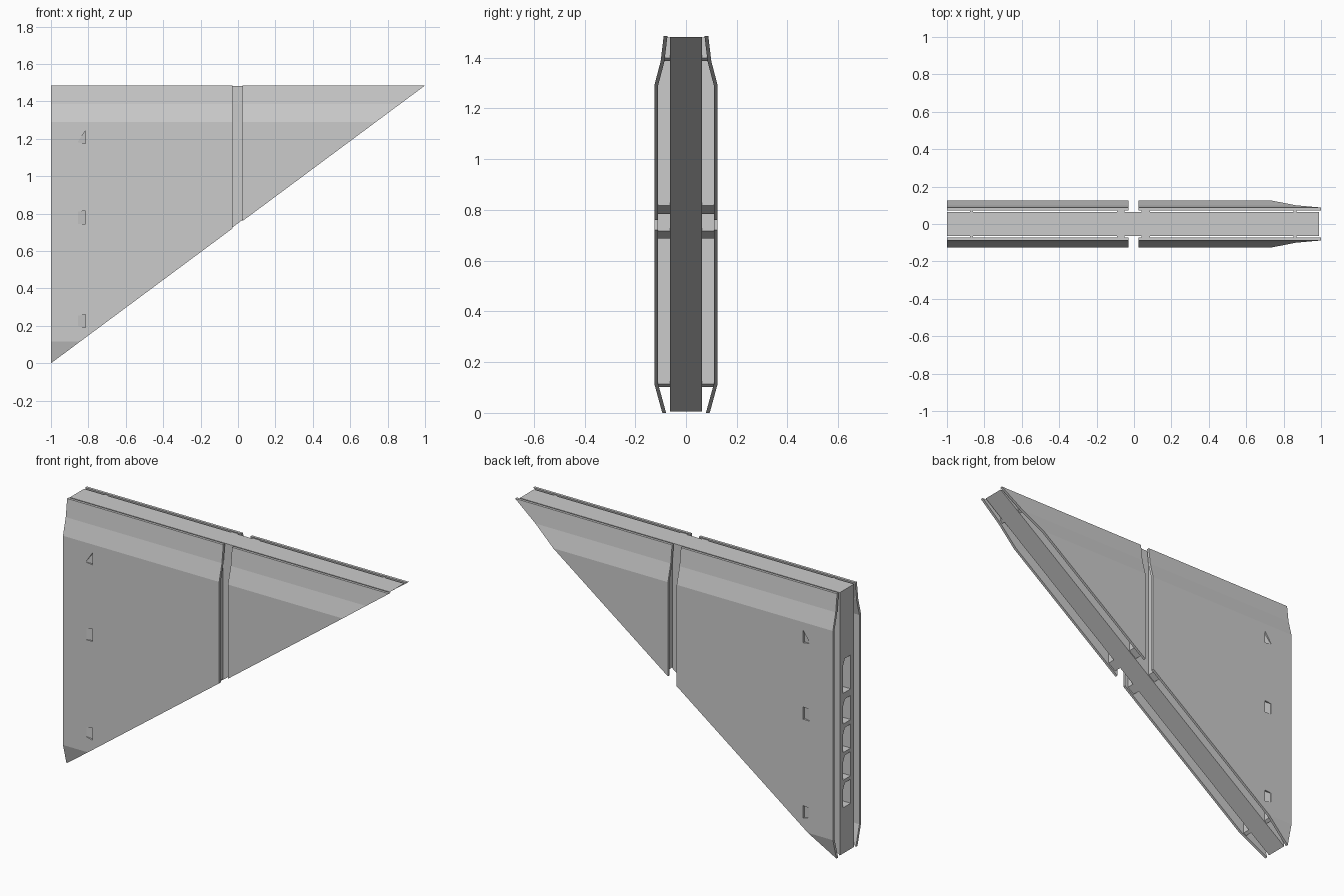
import bpy, bmesh
from mathutils import Vector

if "Cube" in bpy.data.objects:
    bpy.data.objects.remove(bpy.data.objects["Cube"])

TOP = 1.485
SLOPE = TOP / 2.0
# outer skin section: (y, z); runs below zero so the diagonal trim is clean
SKIN = [(0.066, -0.10), (0.125, 0.115), (0.125, 1.29), (0.100, 1.385), (0.088, TOP)]
THICK = 0.015


def finish(bm, name):
    bmesh.ops.recalc_face_normals(bm, faces=bm.faces[:])
    mesh = bpy.data.meshes.new(name)
    bm.to_mesh(mesh)
    bm.free()
    obj = bpy.data.objects.new(name, mesh)
    bpy.context.collection.objects.link(obj)
    return obj


def trimmed_slab(name, section, x0, x1, side=1, inset=0.0):
    """Extrude a y-z section along x, then trim it on the diagonal."""
    bm = bmesh.new()
    face = bm.faces.new([bm.verts.new((x0, side * y, z)) for y, z in section])
    ext = bmesh.ops.extrude_face_region(bm, geom=[face])
    moved = [g for g in ext["geom"] if isinstance(g, bmesh.types.BMVert)]
    bmesh.ops.translate(bm, verts=moved, vec=(x1 - x0, 0, 0))
    cut = bmesh.ops.bisect_plane(
        bm, geom=bm.verts[:] + bm.edges[:] + bm.faces[:],
        plane_co=(-1, 0, inset), plane_no=Vector((SLOPE, 0, -1)).normalized(),
        clear_outer=True)
    edges = [g for g in cut["geom_cut"] if isinstance(g, bmesh.types.BMEdge)]
    bmesh.ops.holes_fill(bm, edges=edges, sides=0)
    return finish(bm, name)


def hulls(name, groups):
    """One mesh made of several convex blocks."""
    bm = bmesh.new()
    for pts in groups:
        verts = [bm.verts.new(p) for p in pts]
        bmesh.ops.convex_hull(bm, input=verts)
    return finish(bm, name)


def carve(target, cutter):
    cutter.hide_render = True
    mod = target.modifiers.new("carve", "BOOLEAN")
    mod.object = cutter
    mod.operation = "DIFFERENCE"
    mod.solver = "EXACT"
    bpy.context.view_layer.objects.active = target
    bpy.ops.object.modifier_apply(modifier=mod.name)
    bpy.data.objects.remove(cutter)


# central core wedge
core = trimmed_slab("core", [(-0.063, -0.1), (0.063, -0.1), (0.063, TOP - 0.003),
                             (-0.063, TOP - 0.003)], -1, 1.1, inset=0.006)

# row of recessed windows in the tall end of the core
windows = []
for zc, h in [(1.0, 0.19), (0.80, 0.135), (0.64, 0.135), (0.485, 0.135), (0.33, 0.135)]:
    a, b = zc - h / 2, zc + h / 2
    outline = [(-0.033, a), (0.033, a), (0.033, b - 0.03), (0.018, b), (-0.033, b)]
    windows.append([(x, y, z) for x in (-1.1, -0.95) for y, z in outline])
carve(core, hulls("window_cutter", windows))

# pockets: z range at the shallow left edge and at the deep right edge
POCKETS = [(1.18, 1.186, 1.175, 1.245), (0.745, 0.81, 0.745, 0.815), (0.20, 0.255, 0.19, 0.26)]

inner = [(y - THICK, z) for y, z in SKIN]
rib_section = [(y - THICK + 0.004, min(z, TOP - 0.006)) for y, z in SKIN]
rib_section += [(0.055, TOP - 0.006), (0.055, -0.1)]

for side, label in ((-1, "front"), (1, "back")):
    # folded outer skins, split by the central gap
    shell = SKIN + inner[::-1]
    left = trimmed_slab(label + "_skin_left", shell, -1, -0.03, side)
    trimmed_slab(label + "_skin_right", shell, 0.025, 1.1, side)

    # wedge shaped pockets near the tall edge
    groups = []
    for l0, l1, r0, r1 in POCKETS:
        pts = [(-0.855, side * y, z) for y in (0.15, 0.122) for z in (l0, l1)]
        pts += [(-0.815, side * y, z) for y in (0.15, 0.1125) for z in (r0, r1)]
        groups.append(pts)
    carve(left, hulls("pocket_cutter", groups))

    # upright ribs joining the skin to the core
    for i, (x0, x1) in enumerate([(-0.878, -0.862), (-0.09, -0.05), (0.04, 0.085), (0.852, 0.868)]):
        trimmed_slab(f"{label}_rib_{i + 1}", rib_section, x0, x1, side, inset=0.012)
